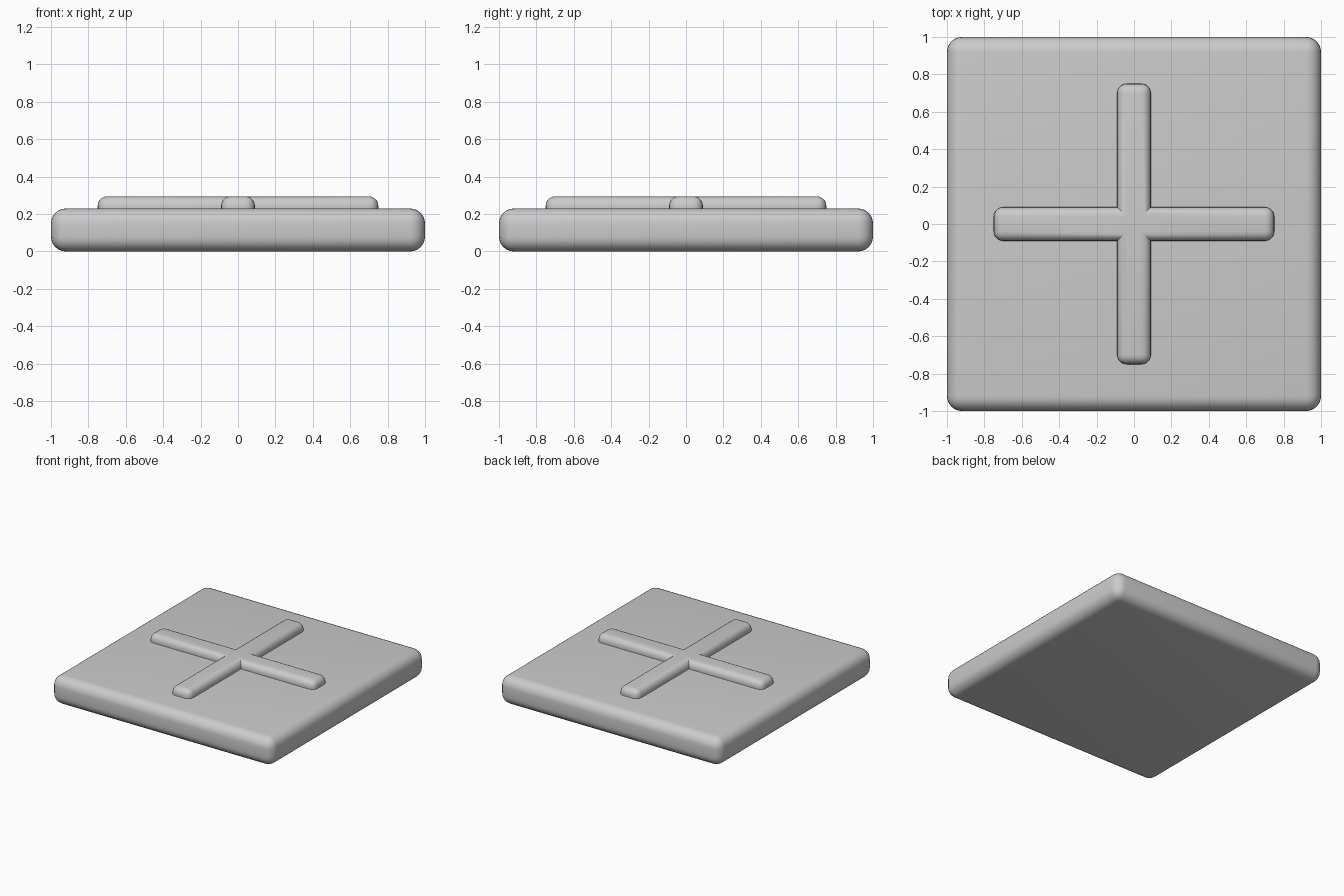
import bpy
import bmesh

if "Cube" in bpy.data.objects:
    bpy.data.objects.remove(bpy.data.objects["Cube"])


def rounded_box(name, size, z_low, z_high, radius, segments):
    """Box centred on x/y with every edge rounded."""
    bm = bmesh.new()
    bmesh.ops.create_cube(bm, size=1)
    for v in bm.verts:
        v.co.x *= size[0]
        v.co.y *= size[1]
        v.co.z = z_high if v.co.z > 0 else z_low
    bmesh.ops.bevel(bm, geom=bm.edges[:], offset=radius, offset_type='OFFSET',
                    segments=segments, profile=0.5, affect='EDGES')
    mesh = bpy.data.meshes.new(name)
    bm.to_mesh(mesh)
    bm.free()
    obj = bpy.data.objects.new(name, mesh)
    bpy.context.collection.objects.link(obj)
    return obj


def select_only(obj):
    bpy.ops.object.select_all(action='DESELECT')
    obj.select_set(True)
    bpy.context.view_layer.objects.active = obj


# Base plate
plate = rounded_box("base_plate", (2, 2), 0, 0.23, 0.08, 6)

# Raised cross: two rounded bars merged, sunk into the plate
cross = rounded_box("raised_cross", (1.5, 0.18), 0.175, 0.295, 0.05, 5)
bar = rounded_box("cross_bar", (0.18, 1.5), 0.175, 0.295, 0.05, 5)
union = cross.modifiers.new("union", 'BOOLEAN')
union.operation = 'UNION'
union.solver = 'EXACT'
union.object = bar
select_only(cross)
bpy.ops.object.modifier_apply(modifier=union.name)
bpy.data.objects.remove(bar, do_unlink=True)

# Smooth rounded edges, sharp creases where the bars meet
for obj in (plate, cross):
    select_only(obj)
    bpy.ops.object.shade_smooth_by_angle()
